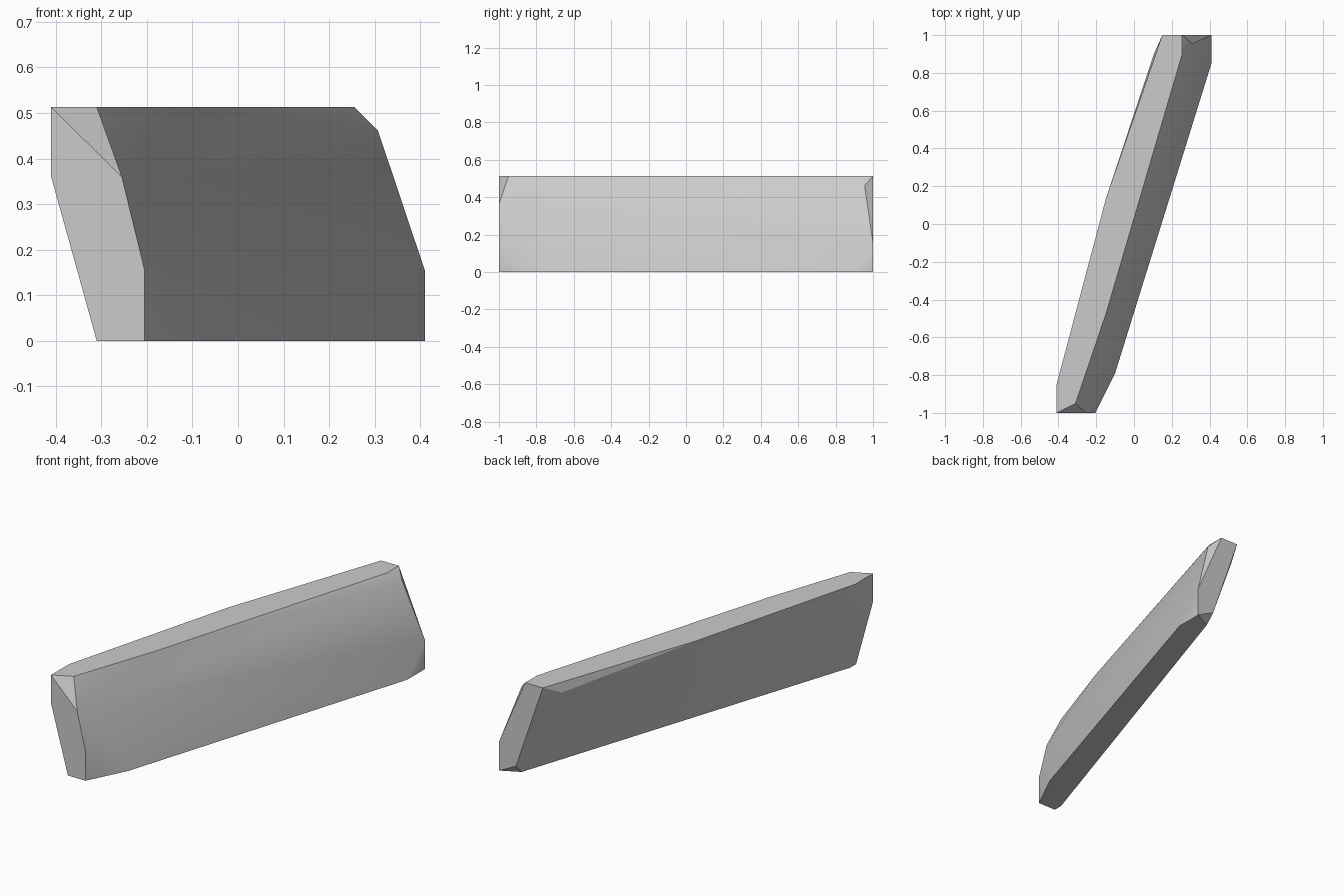
import bpy
import bmesh

old = bpy.data.objects.get("Cube")
if old:
    bpy.data.objects.remove(old, do_unlink=True)

HEIGHT = 0.513

# Outlines of the two flat horizontal faces
top_outline = [(-0.41, -1), (-0.41, -0.85), (-0.15, 0.13), (0.15, 1),
               (0.255, 1), (0.255, 0.9), (-0.15, -0.48), (-0.31, -0.95)]
base_outline = [(-0.31, -1), (-0.31, -0.95), (0.31, 0.95), (0.41, 1),
                (0.41, 0.85), (-0.1, -0.79), (-0.205, -1)]

# Chipped corners on the two ends
front_corners = [(-0.41, -1, 0.36), (-0.255, -1, 0.36), (-0.205, -1, 0.155)]
back_corners = [(0.41, 1, 0.155), (0.31, 1, 0.05),
                (0.307, 0.955, 0.462), (0.105, 0.9, 0.462)]


def make_material(name, colour):
    mat = bpy.data.materials.new(name)
    mat.use_nodes = True
    mat.diffuse_color = colour
    mat.node_tree.nodes["Principled BSDF"].inputs["Base Color"].default_value = colour
    return mat


def faceted_solid(name, points, material):
    """Wrap a closed convex solid around the corner points."""
    bm = bmesh.new()
    for point in points:
        bm.verts.new(point)
    bmesh.ops.convex_hull(bm, input=bm.verts[:])
    bmesh.ops.dissolve_limit(bm, angle_limit=0.005, verts=bm.verts[:], edges=bm.edges[:])
    bmesh.ops.recalc_face_normals(bm, faces=bm.faces[:])
    mesh = bpy.data.meshes.new(name)
    bm.to_mesh(mesh)
    bm.free()
    mesh.materials.append(material)
    obj = bpy.data.objects.new(name, mesh)
    bpy.context.collection.objects.link(obj)
    return obj


# Leaning stone slab
points = [(x, y, HEIGHT) for x, y in top_outline]
points += [(x, y, 0) for x, y in base_outline]
points += front_corners + back_corners
slab = faceted_solid("stone_slab", points, make_material("stone_grey", (0.6, 0.6, 0.6, 1)))

# Soft broad sides, crisp outer edges
bpy.ops.object.select_all(action="DESELECT")
slab.select_set(True)
bpy.context.view_layer.objects.active = slab
bpy.ops.object.shade_smooth_by_angle(angle=0.5)
